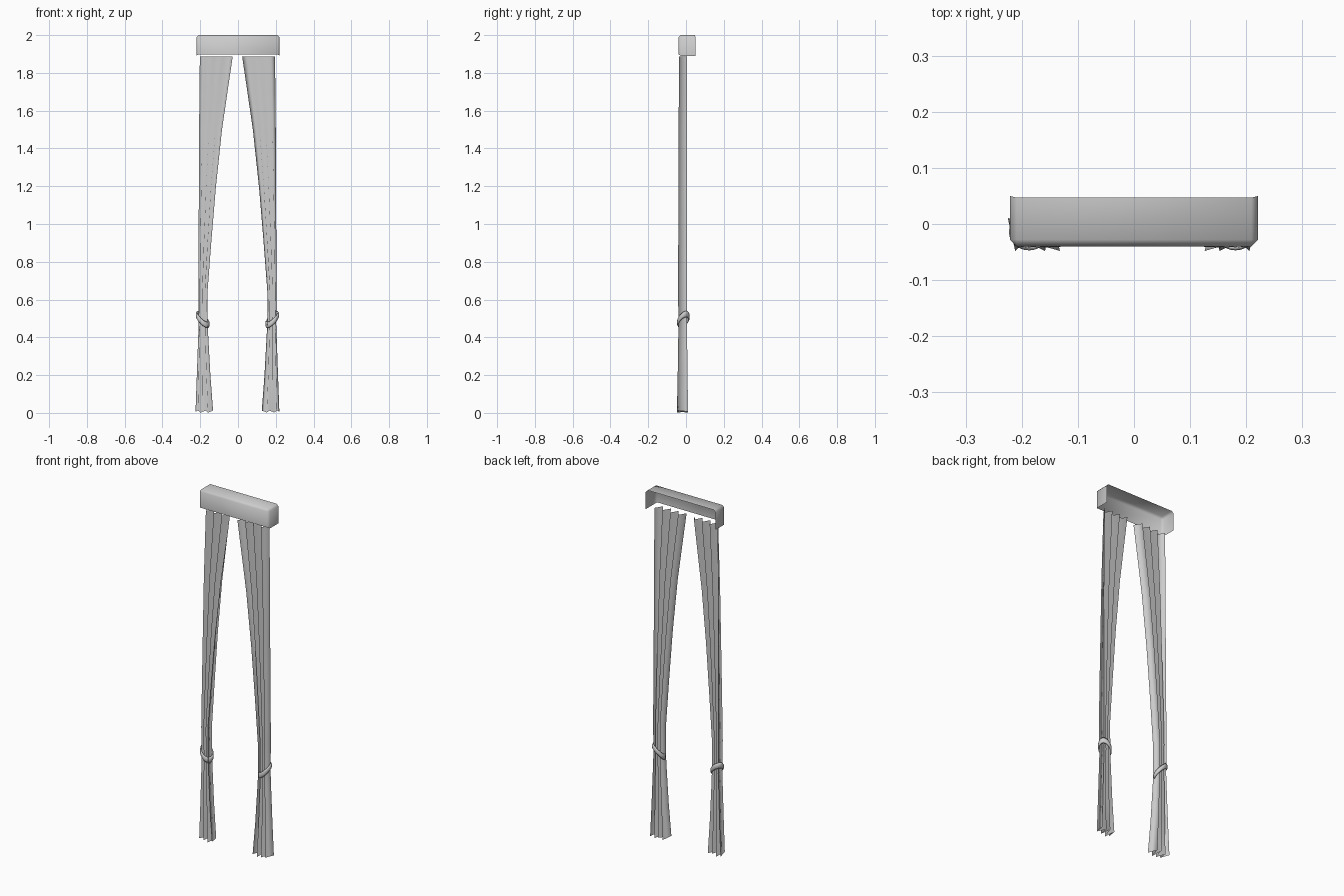
import bpy, bmesh, math
from mathutils import Vector

old = bpy.data.objects.get("Cube")
if old:
    bpy.data.objects.remove(old, do_unlink=True)

grey = bpy.data.materials.new("plain_grey")
grey.use_nodes = True
colour = (0.6, 0.6, 0.6, 1)
grey.diffuse_color = colour
grey.node_tree.nodes["Principled BSDF"].inputs["Base Color"].default_value = colour


def finish(bm, name):
    """Turn a bmesh into a named, fully smooth shaded object."""
    mesh = bpy.data.meshes.new(name)
    bm.to_mesh(mesh)
    bm.free()
    mesh.materials.append(grey)
    mesh.shade_smooth()
    obj = bpy.data.objects.new(name, mesh)
    bpy.context.collection.objects.link(obj)


def grid_faces(bm, rows, closed=False):
    """Skin rows of points with quads."""
    verts = [[bm.verts.new(p) for p in row] for row in rows]
    n = len(rows[0])
    pairs = list(zip(verts, verts[1:]))
    if closed:
        pairs.append((verts[-1], verts[0]))
    for a, b in pairs:
        for i in range(n if closed else n - 1):
            j = (i + 1) % n
            bm.faces.new((a[i], a[j], b[j], b[i]))


def make_valance():
    # Box cover, open at the back and underneath
    bm = bmesh.new()
    bmesh.ops.create_cube(bm, size=1)
    for v in bm.verts:
        v.co = Vector((v.co.x * 0.442, v.co.y * 0.09 + 0.005, v.co.z * 0.11 + 1.945))
    bm.normal_update()
    opening = [f for f in bm.faces if f.normal.y > 0.9 or f.normal.z < -0.9]
    bmesh.ops.delete(bm, geom=opening, context="FACES")
    folds = [e for e in bm.edges if len(e.link_faces) == 2]
    bmesh.ops.bevel(bm, geom=folds, offset=0.012, segments=1, affect="EDGES")
    # The end panels reach slightly past the front and top panels
    for v in bm.verts:
        if abs(v.co.x) < 0.215:
            v.co.y = min(v.co.y, 0.047)
            v.co.z = max(v.co.z, 1.898)
    finish(bm, "valance")


# Curtain outline: height, inner x, outer x, front y, back y
OUTLINE = [
    (1.89, 0.025, 0.199, -0.037, 0.004),
    (1.70, 0.053, 0.201, -0.038, 0.004),
    (1.50, 0.082, 0.203, -0.039, 0.004),
    (1.20, 0.114, 0.204, -0.040, 0.004),
    (0.90, 0.139, 0.206, -0.041, 0.005),
    (0.65, 0.158, 0.207, -0.042, 0.005),
    (0.48, 0.158, 0.205, -0.040, 0.006),
    (0.40, 0.154, 0.208, -0.041, 0.006),
    (0.20, 0.143, 0.215, -0.044, 0.008),
    (0.01, 0.129, 0.222, -0.048, 0.011),
]
PLEATS = 4


def make_curtain(side, name):
    # Pleated cloth gathered towards the outer side
    last = 2 * PLEATS - 1
    rows = []
    for z, inner, outer, front, back in OUTLINE:
        row = []
        for k in range(last + 1):
            x = outer + (inner - outer) * k / last
            y = front if k % 2 else back
            drop = 0.006 * math.sin(k * 2.1) if z < 0.1 else 0
            row.append((side * x - 0.003, y, z + drop - 0.003))
        rows.append(row[::side])
    bm = bmesh.new()
    grid_faces(bm, rows)
    finish(bm, name)


def make_tieback(side, name):
    # Slanted band wrapped round the gathered cloth
    section = [(0.0, -0.017), (0.005, -0.009), (0.005, 0.009),
               (0.0, 0.017), (-0.003, 0.0)]
    rows = []
    steps = 24
    for i in range(steps):
        a = math.tau * i / steps
        c, s = math.cos(a), math.sin(a)
        z = 0.494 + 0.024 * c + 0.016 * s
        rows.append([(side * (0.184 + (0.031 + r) * c) - 0.003,
                      -0.014 + (0.028 + r) * s, z + h) for r, h in section])
    bm = bmesh.new()
    grid_faces(bm, rows, closed=True)
    bmesh.ops.recalc_face_normals(bm, faces=bm.faces)
    finish(bm, name)


make_valance()
for side, word in ((1, "left"), (-1, "right")):
    make_curtain(side, word + "_curtain")
    make_tieback(side, word + "_tieback")
